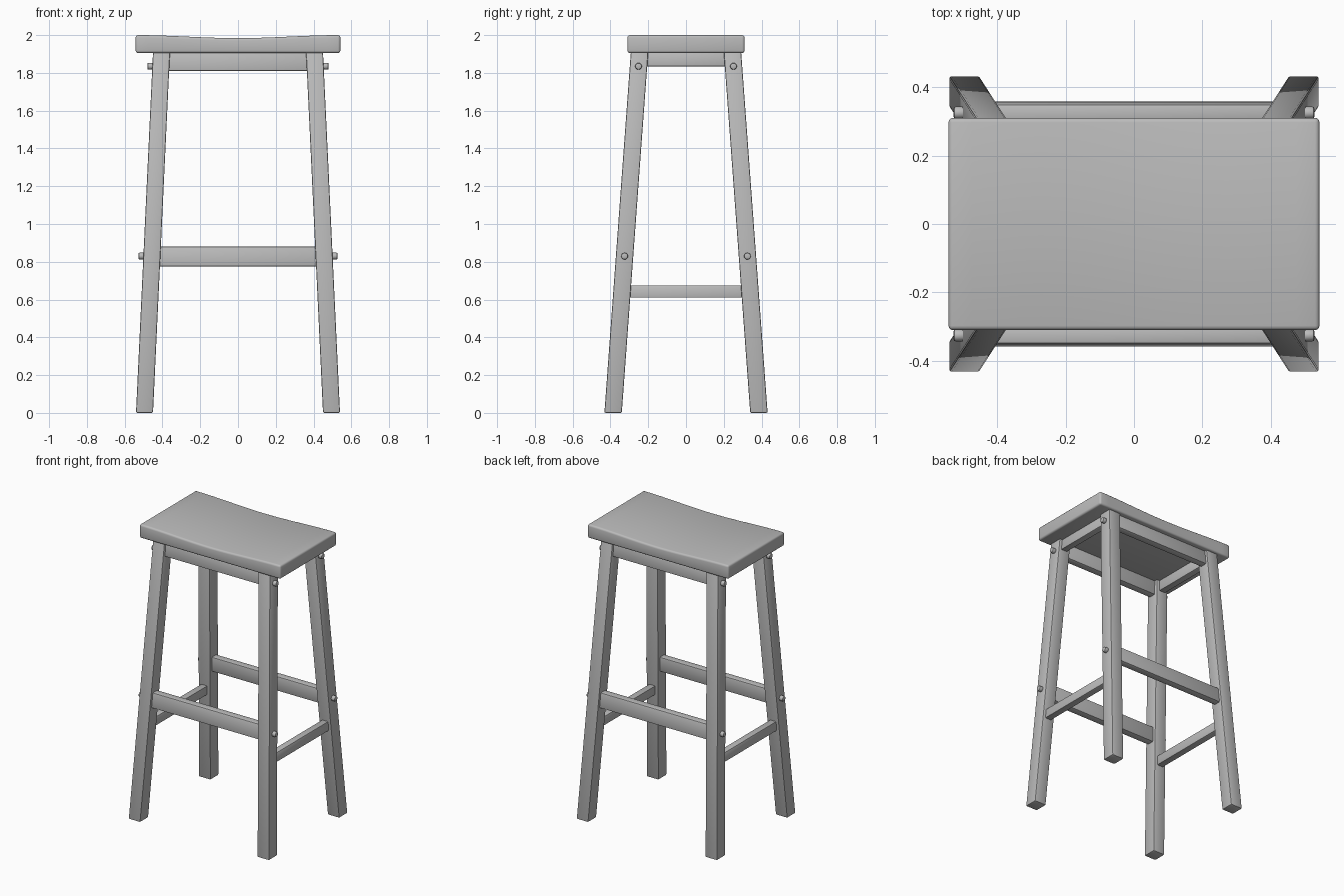
import bpy, bmesh, math
from mathutils import Matrix

cube = bpy.data.objects.get("Cube")
if cube:
    bpy.data.objects.remove(cube)

grey = bpy.data.materials.new("painted_grey")
grey.use_nodes = True
colour = (0.5, 0.5, 0.5, 1)
grey.diffuse_color = colour
grey.node_tree.nodes["Principled BSDF"].inputs["Base Color"].default_value = colour

LEG_TOP = 1.91


def finish(name, bm, bevel=0.0, segments=2):
    """Turn a bmesh into a softly bevelled, shaded object."""
    bmesh.ops.recalc_face_normals(bm, faces=bm.faces)
    mesh = bpy.data.meshes.new(name)
    bm.to_mesh(mesh)
    bm.free()
    mesh.materials.append(grey)
    obj = bpy.data.objects.new(name, mesh)
    bpy.context.collection.objects.link(obj)
    bpy.ops.object.select_all(action='DESELECT')
    obj.select_set(True)
    bpy.context.view_layer.objects.active = obj
    if bevel:
        mod = obj.modifiers.new("Soft edges", 'BEVEL')
        mod.width, mod.segments, mod.limit_method = bevel, segments, 'ANGLE'
        bpy.ops.object.modifier_apply(modifier=mod.name)
    bpy.ops.object.shade_smooth_by_angle(angle=math.radians(35))
    return obj


def leg_x(z):
    """Inner x of a leg at height z."""
    return 0.45 - 0.09 * z / LEG_TOP


def leg_y(z):
    """Inner y of a leg at height z."""
    return 0.34 - 0.14 * z / LEG_TOP


def prism(bottom, top, z0, z1):
    """Six-sided solid between two rectangles (x0, x1, y0, y1)."""
    bm = bmesh.new()
    rings = []
    for (x0, x1, y0, y1), z in ((bottom, z0), (top, z1)):
        rings.append([bm.verts.new((x, y, z)) for x, y in
                      ((x0, y0), (x1, y0), (x1, y1), (x0, y1))])
    low, high = rings
    bm.faces.new(low)
    bm.faces.new(high)
    for i in range(4):
        j = (i + 1) % 4
        bm.faces.new((low[i], low[j], high[j], high[i]))
    return bm


def mirrored(bm, sx, sy):
    bmesh.ops.scale(bm, vec=(sx, sy, 1), verts=bm.verts)
    return bm


def leg_rect(z):
    x, y = leg_x(z), leg_y(z)
    return (x, x + 0.09, y, y + 0.092)


# Seat: dished slab with rounded edges
bm = bmesh.new()
bmesh.ops.create_cube(bm, size=1)
bmesh.ops.scale(bm, vec=(1.084, 0.62, 0.095), verts=bm.verts)
bmesh.ops.translate(bm, vec=(0, 0, 1.9525), verts=bm.verts)
long_edges = [e for e in bm.edges if abs(e.verts[0].co.x - e.verts[1].co.x) > 1]
bmesh.ops.subdivide_edges(bm, edges=long_edges, cuts=15, use_grid_fill=True)
for v in bm.verts:
    if v.co.z > 1.95:
        v.co.z -= 0.016 * (1 + math.cos(math.pi * v.co.x / 0.542)) / 2
finish("seat", bm, 0.013, 3)

for sy, depth in ((-1, "front"), (1, "back")):
    # Aprons and foot rails along the width, leaning with the legs
    for part, z0, z1 in (("apron", 1.81, LEG_TOP), ("foot_rail", 0.775, 0.88)):
        rects = []
        for z in (z0, z1):
            x, y = leg_x(z) + 0.01, leg_y(z)
            rects.append((-x, x, y + 0.022, y + 0.075))
        finish(f"{depth}_{part}", mirrored(prism(*rects, z0, z1), 1, sy), 0.008)

    # Splayed legs with domed bolts on their outer faces
    for sx, side in ((-1, "right"), (1, "left")):
        bm = prism(leg_rect(0), leg_rect(LEG_TOP), 0, LEG_TOP)
        finish(f"{depth}_{side}_leg", mirrored(bm, sx, sy), 0.007)
        for level, z in (("upper", 1.835), ("lower", 0.83)):
            bm = bmesh.new()
            place = Matrix.Translation((leg_x(z) + 0.1, leg_y(z) + 0.046, z))
            bmesh.ops.create_cone(bm, cap_ends=True, segments=16, radius1=0.018,
                                  radius2=0.018, depth=0.032,
                                  matrix=place @ Matrix.Rotation(math.pi / 2, 4, 'Y'))
            finish(f"{depth}_{side}_{level}_bolt", mirrored(bm, sx, sy), 0.006)

for sx, side in ((-1, "right"), (1, "left")):
    # Aprons and stretchers along the depth
    for part, z0, z1 in (("apron", 1.835, LEG_TOP), ("stretcher", 0.61, 0.675)):
        rects = []
        for z in (z0, z1):
            x, y = leg_x(z), leg_y(z) + 0.01
            rects.append((x + 0.022, x + 0.07, -y, y))
        finish(f"{side}_{part}", mirrored(prism(*rects, z0, z1), sx, 1), 0.006)
